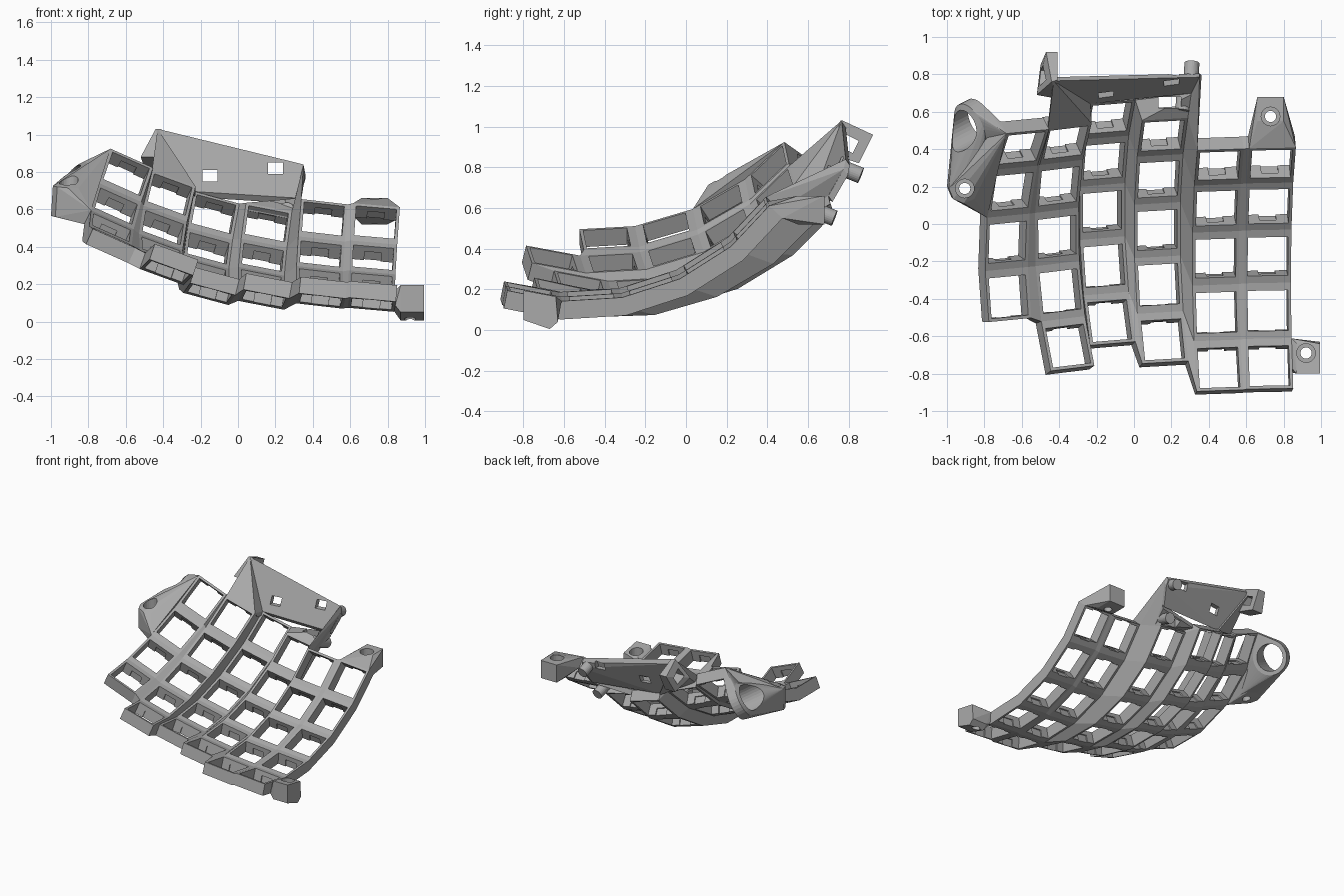
import bpy, bmesh, math
from mathutils import Matrix, Vector

cube = bpy.data.objects.get("Cube")
if cube:
    bpy.data.objects.remove(cube)

grey = bpy.data.materials.new("plain_grey")
grey.use_nodes = True
colour = (0.4, 0.4, 0.4, 1)
grey.diffuse_color = colour
grey.node_tree.nodes["Principled BSDF"].inputs["Base Color"].default_value = colour

R, STEP, THICK = 1.17, math.radians(14.5), 0.09
HALF, HOLE = 0.125, 0.108


class Column:
    """A curved key column: place, yaw, roll, back angle and row count."""
    def __init__(self, name, place, yaw, roll, back=47, rows=5):
        self.name, self.rows, self.back = name, rows, math.radians(back)
        self.m = (Matrix.Translation(place) @ Matrix.Rotation(math.radians(yaw), 4, 'Z')
                  @ Matrix.Rotation(math.radians(roll), 4, 'Y'))

    def pt(self, row, x, u, d):
        """Point on the tangent plane of a row, u along it and d below it."""
        a = self.back - row * STEP
        r = R + d
        return self.m @ Vector((x, r * math.sin(a) + u * math.cos(a),
                                R - r * math.cos(a) + u * math.sin(a)))

    def corner(self, row, side, end, d=0):
        """Cell corner: side -1/1 in x, end 1 back, -1 front; slim rim at the ends."""
        tip = (row == 0 and end == 1) or (row == self.rows - 1 and end == -1)
        u = HALF if tip else math.tan(STEP / 2) * (R + d)
        return self.pt(row, side * HALF, end * u, d)

    def edge(self, row, side, end):
        return [self.corner(row, side, end, d) for d in (0, THICK)]


def finish(name, bm):
    bmesh.ops.remove_doubles(bm, verts=bm.verts, dist=0.0005)
    bmesh.ops.recalc_face_normals(bm, faces=bm.faces)
    mesh = bpy.data.meshes.new(name)
    bm.to_mesh(mesh)
    bm.free()
    mesh.materials.append(grey)
    obj = bpy.data.objects.new(name, mesh)
    bpy.context.collection.objects.link(obj)
    return obj


def quad(bm, pts):
    bm.faces.new([bm.verts.new(p) for p in pts])


def hull(name, pts):
    bm = bmesh.new()
    for p in pts:
        bm.verts.new(p)
    res = bmesh.ops.convex_hull(bm, input=bm.verts)
    junk = {g for g in res["geom_interior"] + res["geom_unused"]
            if isinstance(g, bmesh.types.BMVert)}
    bmesh.ops.delete(bm, geom=list(junk), context='VERTS')
    bmesh.ops.dissolve_limit(bm, angle_limit=0.02, verts=bm.verts, edges=bm.edges)
    return finish(name, bm)


def box(lo, hi):
    return [Vector((x, y, z)) for x in (lo[0], hi[0])
            for y in (lo[1], hi[1]) for z in (lo[2], hi[2])]


def disc_pts(a, b, r, n=24):
    """Two circles of points around the line from a to b."""
    a, b = Vector(a), Vector(b)
    q = (b - a).to_track_quat('Z', 'Y')
    ring = [q @ Vector((r * math.cos(t), r * math.sin(t), 0))
            for t in (2 * math.pi * i / n for i in range(n))]
    return [c + v for c in (a, b) for v in ring]


def cut(obj, *cutters):
    """Cut convex shapes out of an object and discard the cutters."""
    for pts in cutters:
        tool = hull("cutter", pts)
        tool.hide_render = True
        mod = obj.modifiers.new("cut", 'BOOLEAN')
        mod.operation, mod.solver, mod.object = 'DIFFERENCE', 'EXACT', tool
        dg = bpy.context.evaluated_depsgraph_get()
        mesh = bpy.data.meshes.new_from_object(obj.evaluated_get(dg))
        obj.modifiers.clear()
        obj.data = mesh
        bpy.data.objects.remove(tool)


def screw_hole(obj, x, y, ledge):
    """Vertical through hole with a wider bore above the ledge."""
    cut(obj, disc_pts((x, y, -.2), (x, y, 1.1), .03),
        disc_pts((x, y, ledge), (x, y, 1.1), .05))


def slab(name, pts, offset):
    pts = [Vector(p) for p in pts]
    return hull(name, pts + [p + Vector(offset) for p in pts])


# Key columns, from the right-hand end to the left-hand end
cols = [Column("key_column_1", (-.665, -.46, .45), 5.5, 24, rows=4),
        Column("key_column_2", (-.386, -.43, .33), 7, 20),
        Column("key_column_3", (-.154, -.295, .215), 4.8, 15),
        Column("key_column_4", (.135, -.365, .18), 3.3, 11, back=45.5),
        Column("key_column_5", (.443, -.545, .18), 2, 6.5),
        Column("key_column_6", (.717, -.535, .16), 1, 5)]
loop = [(-1, -1), (1, -1), (1, 1), (-1, 1)]
for c in cols:
    bm = bmesh.new()
    for row in range(c.rows):
        outer = [[c.corner(row, sx, e, d) for sx, e in loop] for d in (0, THICK)]
        inner = [[c.pt(row, sx * HOLE, e * HOLE, d) for sx, e in loop] for d in (0, THICK)]
        for i in range(4):
            j = (i + 1) % 4
            for k in (0, 1):
                quad(bm, (outer[k][i], outer[k][j], inner[k][j], inner[k][i]))
            quad(bm, (inner[0][i], inner[0][j], inner[1][j], inner[1][i]))
            # outer walls only where no next cell follows
            if i in (1, 3) or (i == 0 and row == c.rows - 1) or (i == 2 and row == 0):
                quad(bm, (outer[0][i], outer[0][j], outer[1][j], outer[1][i]))
    plate = finish(c.name, bm)
    # Clip notches, open below, in the front and back wall of each opening
    cut(plate, *[[c.pt(row, x, u, d) for x in (-.045, .045)
                  for u in (-.117, .117) for d in (.035, THICK + .02)]
                 for row in range(c.rows)])

# Webs joining neighbouring columns
for n, (a, b) in enumerate(zip(cols, cols[1:])):
    bm = bmesh.new()
    rows = min(a.rows, b.rows)
    spots = [(0, 1)] + [(r, -1) for r in range(rows)]
    secs = []
    for r, e in spots:
        (at, ab), (bt, bb) = a.edge(r, 1, e), b.edge(r, -1, e)
        secs.append((at, bt, bb, ab))
    for s, t in zip(secs, secs[1:]):
        for i in range(4):
            j = (i + 1) % 4
            quad(bm, (s[i], s[j], t[j], t[i]))
    quad(bm, secs[0])
    quad(bm, secs[-1])
    finish(f"column_web_{n + 1}", bm)

A, B, C, D, E, F = cols

# Flat back panel with two windows
top_left, top_right = Vector((-.43, .765, 1.03)), Vector((.35, .785, .84))
low_right = Vector((.32, .7, .66))
panel = slab("back_panel", [top_left, top_right, (.36, .775, .79),
                            C.corner(0, -1, 1), low_right], (0, .02, -.03))
cut(panel, *[box((x - .04, .4, z - .03), (x + .04, 1, z + .03))
             for x, z in ((-.15, .78), (.2, .82))])

# Shelf between the panel foot and the columns, with a slot
shelf = slab("panel_shelf", [C.corner(0, 1, 1), D.corner(0, -1, 1),
                             D.corner(0, 1, 1), low_right], (0, .01, -.04))
cut(shelf, box((.13, .62, .3), (.25, .68, 1)))

slab("panel_left_gusset", [top_left, B.corner(0, -1, 1), B.corner(0, 1, 1),
                           C.corner(0, -1, 1)], (0, .03, -.04))
hull("panel_right_gusset", [top_right, (.36, .775, .79)]
     + D.edge(0, 1, 1) + E.edge(0, -1, 1))

# Slotted tab at the panel's upper corner
tab = hull("panel_tab", [Vector((x, y, z)) for x, y, z in (
    (-.44, .76, 1.03), (-.47, .92, .96), (-.5, .85, .82), (-.52, .69, .88),
    (-.41, .77, 1.03), (-.41, .92, .96), (-.41, .85, .82), (-.41, .67, .88))])
cut(tab, [Vector((x, y, z)) for x in (-.7, -.3) for y, z in
          ((.77, .97), (.85, .93), (.82, .87), (.74, .91))])

# Locating pegs behind the panel
for n, (a, b) in enumerate((((.305, .785, .79), (.31, .86, .76)),
                            ((.26, .6, .6), (.27, .73, .55)))):
    hull(f"panel_peg_{n + 1}", disc_pts(a, b, .04))

# Side socket: a large ring and a screw boss joined to the first column
normal = Vector((-.77, -.4, .5)).normalized()
centre = Vector((-.855, .535, .725))
ring = disc_pts(centre - normal * .04, centre + normal * .03, .13, 32)
boss = disc_pts((-.92, .2, .56), (-.91, .19, .72), .08, 8)
bore = disc_pts(centre - normal * .3, centre + normal * .3, .1, 32)
side = A.edge(0, -1, 1) + A.edge(0, -1, -1)
parts = [hull("socket_ring", ring + side),
         hull("socket_boss", boss + side + A.edge(1, -1, -1)),
         hull("socket_bridge", ring + boss)]
for part in parts:
    cut(part, bore)
    screw_hole(part, -.905, .19, .64)

# Back screw mount on the last column
mount = hull("back_mount", F.edge(0, -1, 1) + F.edge(0, 1, 1)
             + box((.66, .55, .52), (.8, .68, .66)))
screw_hole(mount, .73, .575, .57)

# Front corner foot, tipped forward
foot = hull("front_foot", [F.pt(4, HALF, u, d) for u in (-.02, .147) for d in (0, THICK)]
            + [Vector((x, y, z)) for x in (.87, .995) for y, z in
               ((-.8, .05), (-.67, .005), (-.63, .04), (-.64, .165), (-.8, .195))])
screw_hole(foot, .92, -.69, .1)
